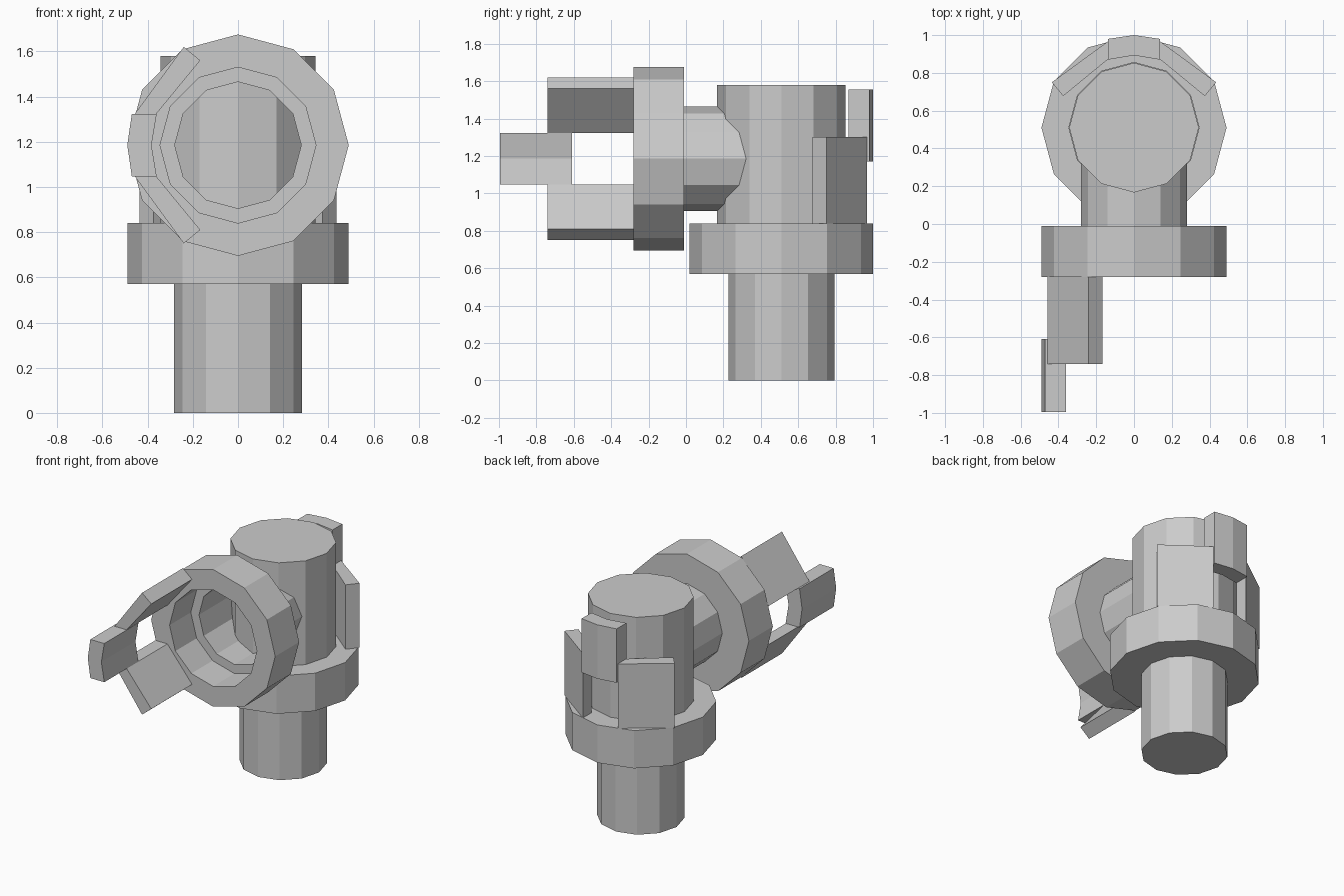
import bpy, bmesh
from math import cos, sin, pi
from mathutils import Matrix

if "Cube" in bpy.data.objects:
    bpy.data.objects.remove(bpy.data.objects["Cube"])

SIDES = 12


def make_object(name, verts, faces, matrix):
    mesh = bpy.data.meshes.new(name)
    mesh.from_pydata(verts, [], faces)
    bm = bmesh.new()
    bm.from_mesh(mesh)
    bmesh.ops.recalc_face_normals(bm, faces=bm.faces)
    bm.to_mesh(mesh)
    bm.free()
    obj = bpy.data.objects.new(name, mesh)
    bpy.context.collection.objects.link(obj)
    obj.matrix_world = matrix
    return obj


def lathe(name, profile, matrix, closed=False, caps=False):
    """Revolve (radius, height) points around local z."""
    n = len(profile)
    verts = [(r * cos(2 * pi * i / SIDES), r * sin(2 * pi * i / SIDES), h)
             for r, h in profile for i in range(SIDES)]
    faces = []
    for j in range(n if closed else n - 1):
        k = (j + 1) % n
        for i in range(SIDES):
            m = (i + 1) % SIDES
            faces.append((j * SIDES + i, j * SIDES + m, k * SIDES + m, k * SIDES + i))
    if caps:
        faces.append(tuple(range(SIDES)))
        faces.append(tuple((n - 1) * SIDES + i for i in range(SIDES)))
    return make_object(name, verts, faces, matrix)


def prism(name, outline, h0, h1, matrix):
    """Extrude a flat outline between two heights along local z."""
    n = len(outline)
    verts = [(x, y, h) for h in (h0, h1) for x, y in outline]
    faces = [tuple(range(n)), tuple(range(n, 2 * n))]
    faces += [(i, (i + 1) % n, n + (i + 1) % n, n + i) for i in range(n)]
    return make_object(name, verts, faces, matrix)


def collar(prefix, matrix):
    """Stepped ring with two side tabs and one offset end tab."""
    lathe(prefix + "_collar",
          [(.28, 0), (.49, 0), (.49, .27), (.345, .27), (.345, .03), (.28, .03)],
          matrix, closed=True)
    for side, s in (("a", -1), ("b", 1)):
        outline = [(s * .435, .24), (s * .375, .167), (s * .138, .362), (s * .138, .457)]
        prism(prefix + "_side_tab_" + side, outline, .27, .73, matrix)
    prism(prefix + "_end_tab",
          [(-.138, .36), (0, .383), (.138, .36), (.138, .47), (0, .49), (-.138, .47)],
          .60, .985, matrix)


# Upright shaft, collar and body
upright = Matrix.Translation((0, .51, .57))
lathe("lower_shaft", [(.283, -.57), (.283, .03)], upright, caps=True)
collar("upright", upright)
lathe("upper_body", [(.343, .03), (.343, 1.01)], upright, caps=True)

# Horizontal branch: the same collar, facing front with its tabs to the left
branch = Matrix(((0, -1, 0, 0), (0, 0, -1, -.01), (1, 0, 0, 1.185), (0, 0, 0, 1)))
collar("branch", branch)
lathe("branch_pipe", [(.28, -.40), (.28, .03)], branch)
